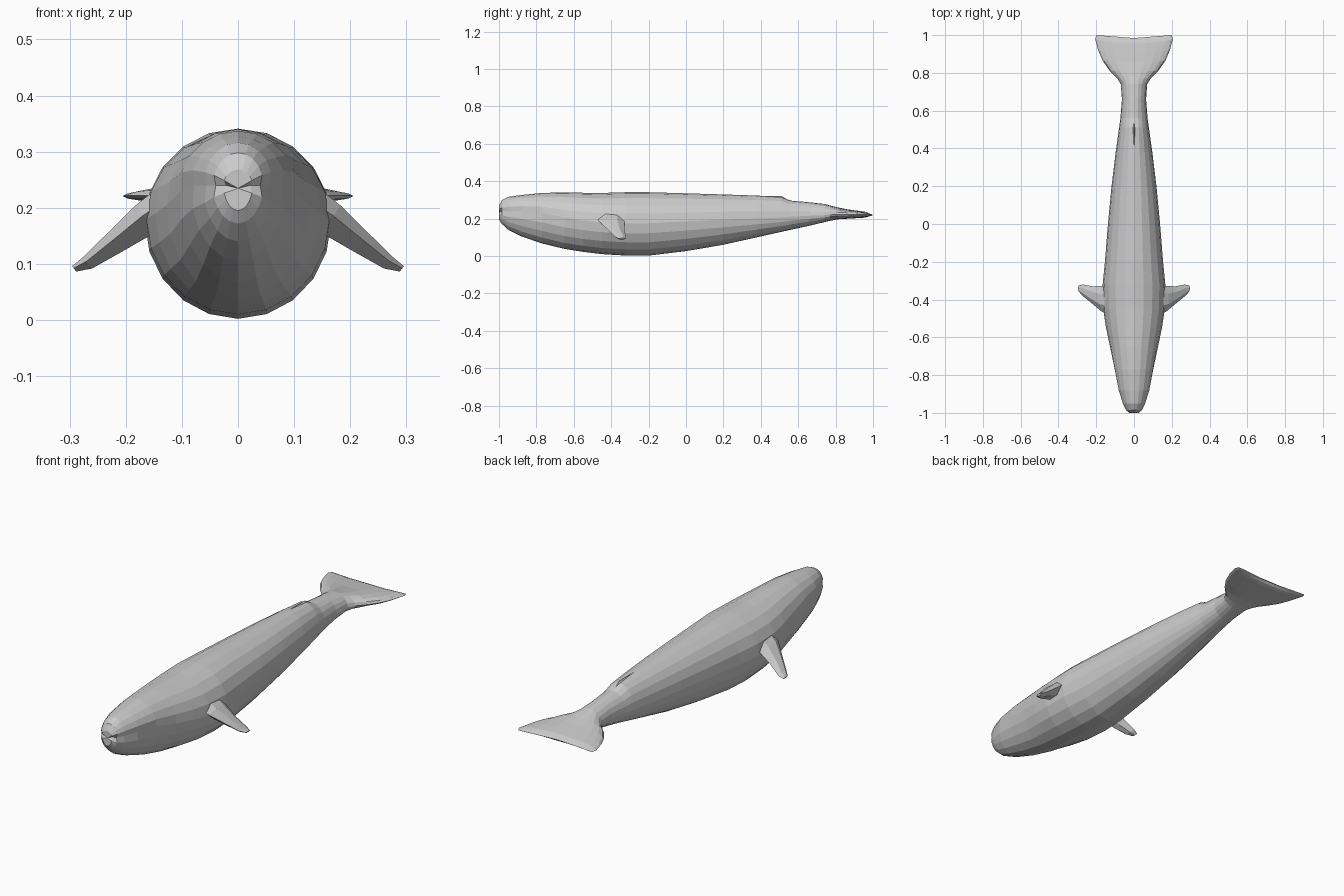
import bpy, bmesh, math

grey = bpy.data.materials.new("pale grey skin")
grey.diffuse_color = (0.6, 0.6, 0.6, 1)


def loft(name, rings):
    """Skin a list of equal-length vertex rings and cap both ends."""
    bm = bmesh.new()
    rows = [[bm.verts.new(p) for p in ring] for ring in rings]
    n = len(rows[0])
    for a, b in zip(rows, rows[1:]):
        for i in range(n):
            j = (i + 1) % n
            bm.faces.new((a[i], a[j], b[j], b[i]))
    for row in (rows[0], rows[-1]):
        mid = bm.verts.new((sum(v.co.x for v in row) / n,
                            sum(v.co.y for v in row) / n,
                            sum(v.co.z for v in row) / n))
        for i in range(n):
            bm.faces.new((row[i], row[(i + 1) % n], mid))
    bmesh.ops.recalc_face_normals(bm, faces=bm.faces[:])
    mesh = bpy.data.meshes.new(name)
    bm.to_mesh(mesh)
    bm.free()
    mesh.materials.append(grey)
    obj = bpy.data.objects.new(name, mesh)
    bpy.context.collection.objects.link(obj)
    return obj


SIDES = 20


def body_ring(y, w, bottom, mid, top, notch=0.0, swallow=0.0):
    """Oval section; notch pulls in the mouth line, swallow sweeps tips back."""
    ring = []
    for i in range(SIDES):
        a = 2 * math.pi * i / SIDES
        c, s = math.cos(a), math.sin(a)
        x = w * c
        z = mid + s * (top - mid if s > 0 else mid - bottom)
        yy = y + swallow * abs(c) ** 4
        if i % (SIDES // 2) == 0:
            x *= 1 - notch
            if y < -0.99:
                yy += 0.012
        ring.append((x, yy, z))
    return ring


# Body from snout to tail stock: y, half width, bottom, widest z, top, mouth notch
body = [
    (-1.00, 0.026, 0.195, 0.24, 0.268, 0.15),
    (-0.985, 0.045, 0.172, 0.24, 0.298, 0.12),
    (-0.95, 0.062, 0.140, 0.24, 0.316, 0.09),
    (-0.88, 0.085, 0.105, 0.24, 0.326, 0.07),
    (-0.77, 0.106, 0.067, 0.23, 0.337, 0.04),
    (-0.65, 0.127, 0.038, 0.205, 0.340, 0),
    (-0.55, 0.148, 0.022, 0.19, 0.338, 0),
    (-0.45, 0.163, 0.010, 0.18, 0.337, 0),
    (-0.32, 0.166, 0.002, 0.175, 0.341, 0),
    (-0.20, 0.154, 0.002, 0.175, 0.341, 0),
    (0.00, 0.138, 0.026, 0.185, 0.335, 0),
    (0.20, 0.119, 0.060, 0.195, 0.329, 0),
    (0.38, 0.097, 0.100, 0.20, 0.323, 0),
    (0.51, 0.079, 0.129, 0.205, 0.315, 0),
    (0.56, 0.072, 0.140, 0.21, 0.296, 0),
    (0.66, 0.064, 0.162, 0.215, 0.287, 0),
    (0.74, 0.070, 0.181, 0.218, 0.278, 0),
]
# Flattened tail flukes continue the same skin
flukes = [
    (0.77, 0.088, 0.188, 0.22, 0.270, 0),
    (0.81, 0.128, 0.196, 0.222, 0.260, 0),
    (0.86, 0.166, 0.199, 0.222, 0.250, 0, 0.004),
    (0.91, 0.190, 0.202, 0.222, 0.243, 0, 0.010),
    (0.96, 0.206, 0.205, 0.221, 0.236, 0, 0.020),
    (0.975, 0.198, 0.210, 0.219, 0.230, 0, 0.025),
]
loft("whale_body_and_flukes", [body_ring(*s) for s in body + flukes])

# Side flippers: x, centre z, leading y, trailing y, half thickness
fin = [
    (0.120, 0.210, -0.485, -0.315, 0.034),
    (0.165, 0.180, -0.465, -0.328, 0.030),
    (0.220, 0.138, -0.420, -0.330, 0.021),
    (0.268, 0.102, -0.382, -0.320, 0.013),
    (0.292, 0.091, -0.358, -0.325, 0.006),
]


def fin_ring(side, x, z, lead, trail, t):
    chord = trail - lead
    shape = ((0, 0.25), (0.3, 1), (0.7, 0.9), (1, 0.1), (0.7, -0.9), (0.3, -1))
    return [(side * (x + 0.6 * t * k), lead + chord * f, z + 0.8 * t * k)
            for f, k in shape]


for side, label in ((1, "right"), (-1, "left")):
    loft("flipper_" + label, [fin_ring(side, *s) for s in fin])

# Small ridge where the back drops to the tail stock
loft("back_ridge", [
    [(-w, y, 0.285), (w, y, 0.285), (0, y + lean, top)]
    for y, w, top, lean in ((0.40, 0.03, 0.322, 0), (0.50, 0.025, 0.322, 0.01),
                            (0.54, 0.012, 0.303, 0))])
